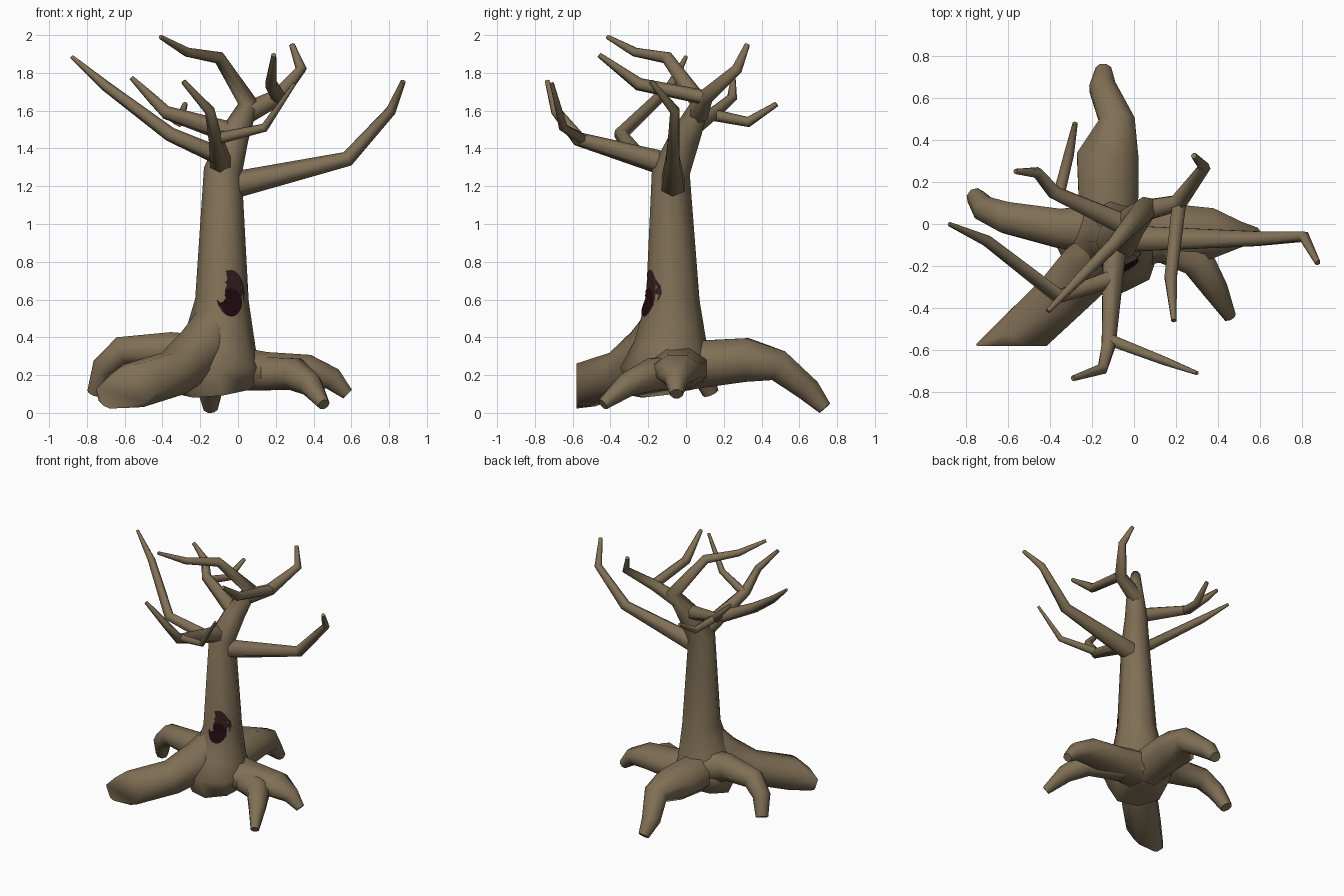
import bpy, bmesh, math
from mathutils import Vector
from mathutils.bvhtree import BVHTree

if "Cube" in bpy.data.objects:
    bpy.data.objects.remove(bpy.data.objects["Cube"])


def material(name, rgb):
    m = bpy.data.materials.new(name)
    m.diffuse_color = (*rgb, 1)
    m.use_nodes = True
    m.node_tree.nodes["Principled BSDF"].inputs["Base Color"].default_value = m.diffuse_color
    return m


BARK = material("bark_brown", (0.215, 0.16, 0.092))
HOLLOW = material("hollow_brown", (0.035, 0.015, 0.016))
DEEP = material("hollow_dark", (0.016, 0.003, 0.005))


def finish(name, bm, mat, angle=75):
    bmesh.ops.recalc_face_normals(bm, faces=bm.faces)
    me = bpy.data.meshes.new(name)
    bm.to_mesh(me)
    bm.free()
    me.materials.append(mat)
    ob = bpy.data.objects.new(name, me)
    bpy.context.collection.objects.link(ob)
    bpy.ops.object.select_all(action='DESELECT')
    ob.select_set(True)
    bpy.context.view_layer.objects.active = ob
    bpy.ops.object.shade_smooth_by_angle(angle=math.radians(angle))
    return ob


def tube(name, pts, sides=6, cut_y=None, twist=0):
    """Tapered limb through points (x, y, z, radius[, vertical radius])."""
    bm = bmesh.new()
    P = [Vector(p[:3]) for p in pts]
    grow = 1.07 if sides == 6 else 1.0
    ref = Vector((0, 0, 1)) if abs((P[1] - P[0]).normalized().z) < 0.9 else Vector((0, 1, 0))
    rings = []
    for i, p in enumerate(pts):
        t = Vector()
        if i:
            t += (P[i] - P[i - 1]).normalized()
        if i < len(P) - 1:
            t += (P[i + 1] - P[i]).normalized()
        t.normalize()
        u = t.cross(ref).normalized()
        v = u.cross(t).normalized()
        ref = v
        ring = []
        for k in range(sides):
            a = 2 * math.pi * (k + 0.5) / sides + math.radians(twist)
            ring.append(bm.verts.new(P[i] + (u * p[3] * math.cos(a) + v * p[-1] * math.sin(a)) * grow))
        rings.append(ring)
    for a, b in zip(rings, rings[1:]):
        for k in range(sides):
            j = (k + 1) % sides
            bm.faces.new((a[k], a[j], b[j], b[k]))
    bm.faces.new(rings[0])
    bm.faces.new(rings[-1])
    if cut_y is not None:
        g = bm.verts[:] + bm.edges[:] + bm.faces[:]
        r = bmesh.ops.bisect_plane(bm, geom=g, plane_co=(0, cut_y, 0), plane_no=(0, -1, 0), clear_outer=True)
        edges = [e for e in r["geom_cut"] if isinstance(e, bmesh.types.BMEdge)]
        bmesh.ops.holes_fill(bm, edges=edges)
    return finish(name, bm, BARK)


# Trunk with flared base, running up into the leading branch
trunk = tube("trunk", [
    (-0.10, -0.08, 0.125, 0.21), (-0.115, -0.10, 0.24, 0.25), (-0.10, -0.08, 0.36, 0.195),
    (-0.085, -0.07, 0.60, 0.142), (-0.08, -0.08, 1.28, 0.102),
    (-0.02, 0.00, 1.47, 0.08), (0.055, 0.075, 1.64, 0.056),
    (-0.10, -0.10, 1.88, 0.034), (-0.27, -0.27, 1.91, 0.025), (-0.41, -0.415, 1.99, 0.012)], 8, twist=20)

# Roots
tube("front_left_root", [(-0.09, -0.08, 0.56, 0.09), (-0.19, -0.18, 0.33, 0.15),
                         (-0.34, -0.34, 0.21, 0.135, 0.125), (-0.55, -0.54, 0.145, 0.13, 0.125),
                         (-0.69, -0.64, 0.09, 0.10, 0.08)], 8, -0.58)
tube("left_root", [(-0.12, -0.03, 0.28, 0.14), (-0.36, -0.02, 0.335, 0.10),
                   (-0.61, 0.03, 0.33, 0.08), (-0.71, 0.07, 0.24, 0.065), (-0.755, 0.13, 0.105, 0.045)], 8)
tube("back_root", [(-0.12, 0.00, 0.25, 0.15, 0.14), (-0.125, 0.32, 0.28, 0.16, 0.125),
                   (-0.08, 0.49, 0.25, 0.09), (-0.15, 0.65, 0.12, 0.068), (-0.145, 0.735, 0.025, 0.04)], 8)
tube("right_root", [(-0.06, -0.05, 0.24, 0.18, 0.13), (0.15, -0.04, 0.225, 0.15, 0.105),
                    (0.37, -0.045, 0.225, 0.13, 0.09), (0.50, -0.05, 0.18, 0.065), (0.58, -0.05, 0.10, 0.035)], 8)
tube("front_right_root", [(0.06, -0.05, 0.21, 0.11, 0.10), (0.30, -0.17, 0.205, 0.09),
                          (0.385, -0.31, 0.15, 0.065), (0.455, -0.44, 0.045, 0.032)], 8)

# Branches
tube("right_branch", [(-0.05, -0.07, 1.20, 0.068), (0.58, -0.07, 1.345, 0.038),
                      (0.81, -0.06, 1.60, 0.026), (0.875, -0.185, 1.755, 0.013)])
tube("front_branch", [(-0.09, -0.08, 1.31, 0.062), (-0.12, -0.57, 1.45, 0.036),
                      (-0.15, -0.69, 1.60, 0.026), (-0.29, -0.735, 1.755, 0.013)])
tube("front_branch_fork", [(-0.12, -0.55, 1.45, 0.03), (0.14, -0.65, 1.51, 0.022), (0.30, -0.71, 1.745, 0.01)])
tube("left_branch", [(-0.10, -0.26, 1.36, 0.045), (-0.36, -0.345, 1.475, 0.036),
                     (-0.70, -0.08, 1.73, 0.026), (-0.88, 0.0, 1.885, 0.01)])
tube("back_left_branch", [(-0.03, -0.01, 1.48, 0.055), (-0.38, 0.15, 1.59, 0.034),
                          (-0.46, 0.245, 1.67, 0.026), (-0.565, 0.25, 1.775, 0.012)])
tube("back_left_fork", [(-0.36, 0.13, 1.58, 0.03), (-0.31, 0.33, 1.54, 0.026), (-0.28, 0.48, 1.635, 0.013)])
tube("top_right_branch", [(0.03, 0.06, 1.58, 0.055), (0.21, 0.10, 1.67, 0.042),
                          (0.335, 0.27, 1.82, 0.028), (0.285, 0.325, 1.95, 0.014)])
tube("top_right_fork", [(0.215, 0.10, 1.67, 0.036), (0.175, -0.25, 1.74, 0.032), (0.19, -0.46, 1.895, 0.013)])

# Hollow: thin oval patches laid on the front of the trunk
bark_bm = bmesh.new()
bark_bm.from_mesh(trunk.data)
bmesh.ops.delete(bark_bm, geom=[v for v in bark_bm.verts if v.co.z > 1.3], context='VERTS')
tree = BVHTree.FromBMesh(bark_bm)


def patch(name, cx, cz, rx, rz, lift, mat, n=20, steps=5):
    bm = bmesh.new()

    def on_bark(x, z):
        hit = tree.ray_cast(Vector((x, -2, z)), Vector((0, 1, 0)))[0]
        return bm.verts.new((x, hit.y - lift, z))

    mid = on_bark(cx, cz)
    rings = [[on_bark(cx + rx * s / steps * math.cos(2 * math.pi * k / n),
                      cz + rz * s / steps * math.sin(2 * math.pi * k / n)) for k in range(n)]
             for s in range(1, steps + 1)]
    for k in range(n):
        j = (k + 1) % n
        bm.faces.new((mid, rings[0][k], rings[0][j]))
        for a, b in zip(rings, rings[1:]):
            bm.faces.new((a[k], b[k], b[j], a[j]))
    ob = finish(name, bm, mat)
    if sum(p.normal.y for p in ob.data.polygons) > 0:
        ob.data.flip_normals()


patch("hollow_rim", -0.04, 0.635, 0.074, 0.123, 0.005, HOLLOW)
patch("hollow_centre", -0.035, 0.585, 0.056, 0.075, 0.009, DEEP)
bark_bm.free()
